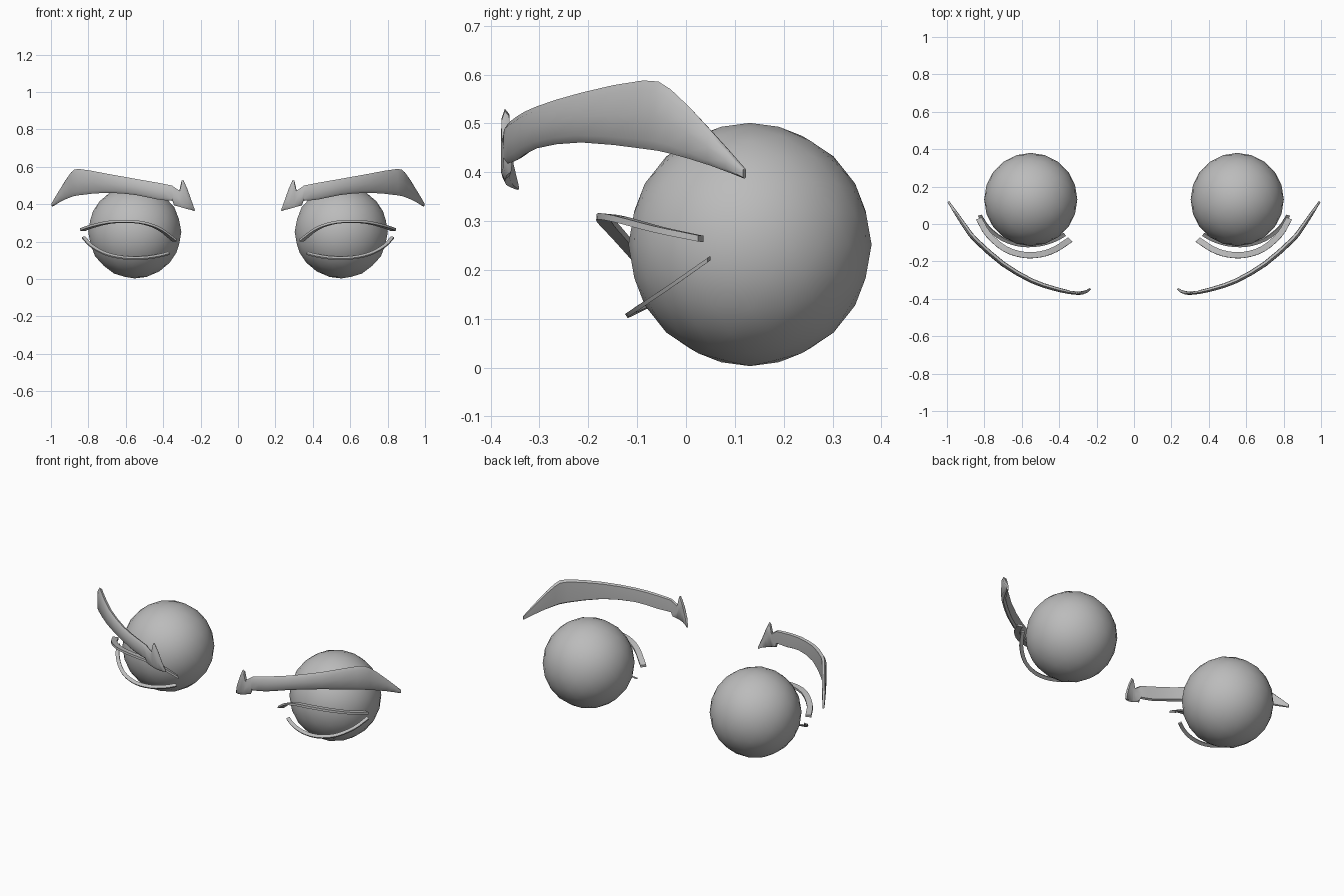
import bpy, bmesh, math
from mathutils import Vector

if "Cube" in bpy.data.objects:
    bpy.data.objects.remove(bpy.data.objects["Cube"])

grey = bpy.data.materials.new("plain grey")
grey.diffuse_color = (0.5, 0.5, 0.5, 1)
grey.use_nodes = True
grey.node_tree.nodes["Principled BSDF"].inputs["Base Color"].default_value = grey.diffuse_color
EYE = Vector((0.552, 0.131, 0.252))


def finish(bm, name, angle):
    """Create the right-hand object and its mirrored twin."""
    for side, s in (("right", 1), ("left", -1)):
        b = bm.copy()
        for v in b.verts:
            v.co.x *= s
        bmesh.ops.recalc_face_normals(b, faces=b.faces)
        me = bpy.data.meshes.new(f"{side}_{name}")
        b.to_mesh(me)
        b.free()
        me.materials.append(grey)
        ob = bpy.data.objects.new(f"{side}_{name}", me)
        bpy.context.collection.objects.link(ob)
        bpy.ops.object.select_all(action='DESELECT')
        ob.select_set(True)
        bpy.context.view_layer.objects.active = ob
        bpy.ops.object.shade_smooth_by_angle(angle=math.radians(angle))
    bm.free()


def loft(bm, rings):
    """Bridge closed rings of points and cap both ends."""
    rows = [[bm.verts.new(p) for p in r] for r in rings]
    n = len(rows[0])
    for a, b in zip(rows, rows[1:]):
        for i in range(n):
            j = (i + 1) % n
            bm.faces.new((a[i], a[j], b[j], b[i]))
    bm.faces.new(rows[0])
    bm.faces.new(rows[-1])


def spline(pts, steps):
    """Catmull-Rom through tuples of any length."""
    p = [Vector(q) for q in pts]
    p = [2 * p[0] - p[1]] + p + [2 * p[-1] - p[-2]]
    out = []
    for i in range(1, len(p) - 2):
        a, b, c, d = p[i - 1:i + 3]
        for k in range(steps):
            t = k / steps
            out.append(0.5 * (2 * b + (c - a) * t + (2 * a - 5 * b + 4 * c - d) * t * t
                              + (3 * b - a - 3 * c + d) * t ** 3))
    return out + [p[-2]]


# Eyeballs
bm = bmesh.new()
bmesh.ops.create_icosphere(bm, subdivisions=3, radius=0.249)
bmesh.ops.translate(bm, verts=bm.verts, vec=EYE)
finish(bm, "eyeball", 60)


# Eyelid strips: flat ribbons that wrap around the front of each eye
def lid(name, pts, width, thick, slope):
    rings = []
    for p in spline(pts, 3):
        out = Vector((p.x - EYE.x, p.y - EYE.y, 0)).normalized()
        out.z = slope * out.y
        out.normalize()
        up = out.cross(Vector((-out.y, out.x, 0))).normalized()
        w, t = out * width / 2, up * thick / 2
        rings.append([p + w + t, p - w + t, p - w - t, p + w - t])
    bm = bmesh.new()
    loft(bm, rings)
    finish(bm, name, 40)


lid("upper_eyelid",
    [(.83, .03, .264), (.78, -.055, .282), (.69, -.133, .303), (.59, -.165, .308),
     (.5, -.162, .298), (.42, -.135, .268), (.34, -.083, .207)], .032, .013, -0.1)
lid("lower_eyelid",
    [(.825, .047, .222), (.78, -.02, .175), (.7, -.082, .133), (.6, -.112, .113),
     (.5, -.108, .113), (.42, -.083, .125), (.37, -.055, .138)], .02, .009, 0.68)

# Eyebrows: x, y, lower edge, upper edge, thickness, with a notched inner end
BODY = [(.35, -.363, .418, .499, .022), (.43, -.343, .425, .515, .026), (.545, -.303, .449, .535, .028),
        (.70, -.212, .461, .563, .03), (.845, -.085, .448, .588, .03),
        (.89, -.03, .438, .570, .028), (.945, .05, .414, .488, .022),
        (.992, .12, .387, .408, .012)]
INNER = [(.234, -.345, .364, .372, .010), (.25, -.358, .369, .42, .016),
         (.272, -.366, .374, .484, .02), (.293, -.369, .38, .53, .02),
         (.302, -.369, .383, .525, .02), (.313, -.368, .386, .472, .02),
         (.342, -.365, .394, .492, .02)]
rows = [Vector(r) for r in INNER] + spline(BODY, 2)
rings = []
for i, r in enumerate(rows):
    a, b = rows[max(i - 1, 0)], rows[min(i + 1, len(rows) - 1)]
    n = Vector((b[1] - a[1], a[0] - b[0], 0)).normalized()   # faces outward
    c = Vector((r[0], r[1], 0))
    lo, hi, t = r[2], r[3], r[4]
    h = hi - lo
    section = [(.1, 0), (.5, .14), (.5, .5), (.45, .86), (.1, 1), (-.35, .93), (-.4, .5), (-.35, .07)]
    rings.append([c + n * (u * t) + Vector((0, 0, lo + v * h)) for u, v in section])
bm = bmesh.new()
loft(bm, rings)
finish(bm, "eyebrow", 50)
